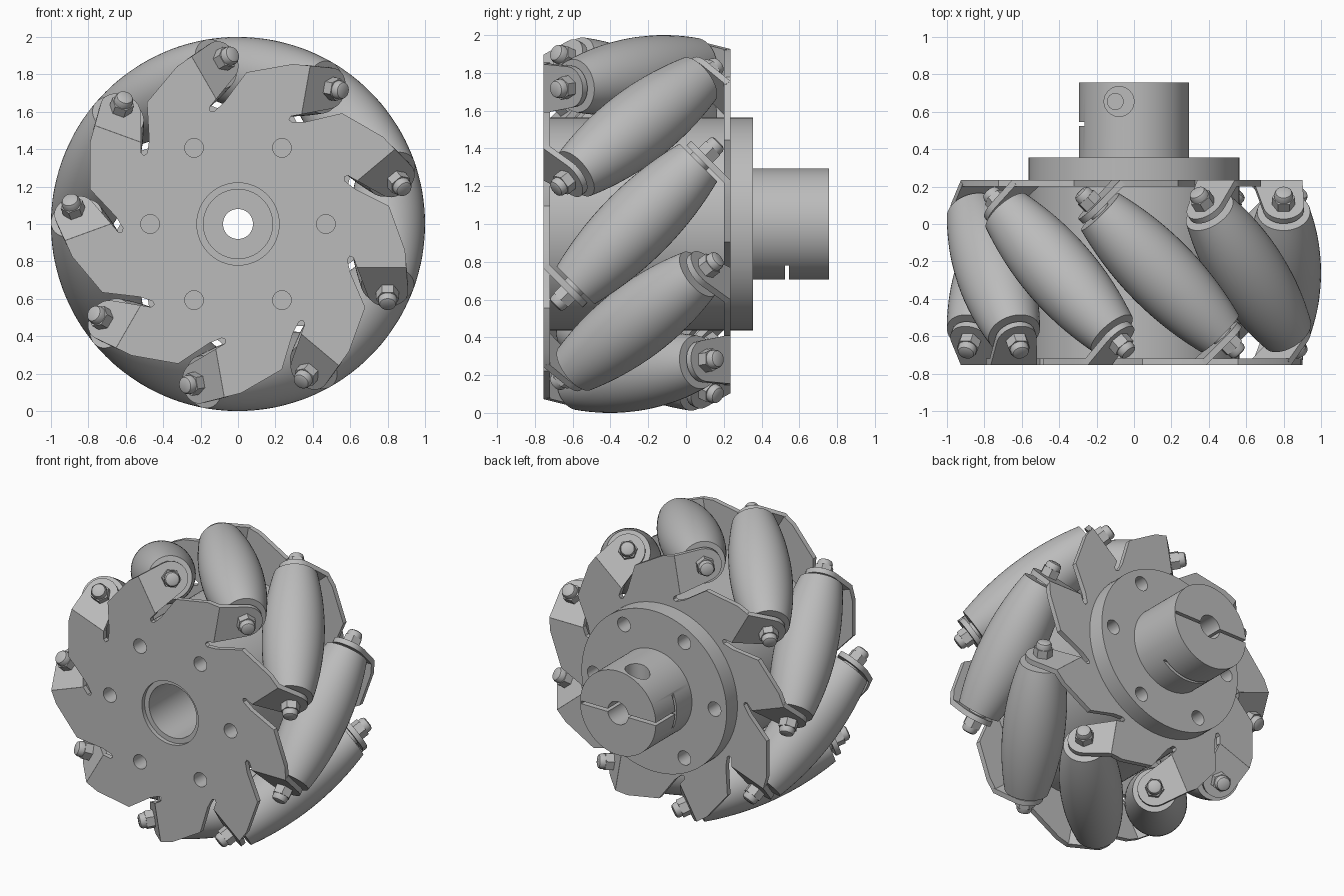
import bpy, bmesh, math
from mathutils import Matrix, Vector

if "Cube" in bpy.data.objects:
    bpy.data.objects.remove(bpy.data.objects["Cube"])

N = 9                                   # rollers round the wheel
CENTRE = Matrix.Translation((0, -0.26, 1))
FLIP = Matrix.Rotation(math.pi, 4, 'X')  # maps the front side to the back side
S = math.sqrt(0.5)
# roller frame: x points outward, z runs along the 45 degree roller axle
ROLLER = Matrix(((1, 0, 0, 0), (0, S, S, 0), (0, -S, S, 0), (0, 0, 0, 1)))
OUT = Matrix.Translation((0.8, 0, 0))
TO_Y = Matrix.Rotation(-math.pi / 2, 4, 'X')   # local z becomes world y

grey = bpy.data.materials.new("plain_grey")
grey.use_nodes = True
grey.diffuse_color = (0.5, 0.5, 0.5, 1)
grey.node_tree.nodes["Principled BSDF"].inputs["Base Color"].default_value = (0.5, 0.5, 0.5, 1)


def turn(k, count=N):
    return Matrix.Rotation(-2 * math.pi * k / count, 4, 'Y')


def make(name, bm):
    bmesh.ops.recalc_face_normals(bm, faces=bm.faces)
    mesh = bpy.data.meshes.new(name)
    bm.to_mesh(mesh)
    bm.free()
    ob = bpy.data.objects.new(name, mesh)
    bpy.context.collection.objects.link(ob)
    mesh.materials.append(grey)
    return ob


def lathe(bm, profile, m, segs=48, closed=False):
    """Revolve (radius, height) points round local z."""
    rings = []
    for i in range(segs):
        a = 2 * math.pi * i / segs
        rings.append([bm.verts.new(m @ Vector((r * math.cos(a), r * math.sin(a), h)))
                      for r, h in profile])
    n = len(profile)
    for i in range(segs):
        p, q = rings[i], rings[(i + 1) % segs]
        for j in range(n if closed else n - 1):
            bm.faces.new((p[j], q[j], q[(j + 1) % n], p[(j + 1) % n]))
    if not closed:
        bm.faces.new([r[0] for r in rings])
        bm.faces.new([r[-1] for r in rings])


def prism(bm, points, offset):
    a = [bm.verts.new(p) for p in points]
    b = [bm.verts.new(p + offset) for p in points]
    bm.faces.new(a)
    bm.faces.new(b[::-1])
    for i in range(len(a)):
        j = (i + 1) % len(a)
        bm.faces.new((a[i], a[j], b[j], b[i]))


def box(bm, low, high):
    size = [h - l for l, h in zip(low, high)]
    mid = [(h + l) / 2 for l, h in zip(low, high)]
    bmesh.ops.create_cube(bm, size=1, matrix=Matrix.Translation(mid) @ Matrix.Diagonal((*size, 1)))


def cut(ob, bm):
    """Subtract the cutter mesh and bake the result."""
    cutter = make("cutter", bm)
    cutter.hide_render = True
    mod = ob.modifiers.new("cut", 'BOOLEAN')
    mod.operation, mod.solver, mod.object = 'DIFFERENCE', 'EXACT', cutter
    deps = bpy.context.evaluated_depsgraph_get()
    mesh = bpy.data.meshes.new_from_object(ob.evaluated_get(deps))
    ob.modifiers.clear()
    ob.data = mesh
    bpy.data.objects.remove(cutter)


def rod(bm, radius, low, high, m, segs=32):
    lathe(bm, [(radius, low), (radius, high)], m, segs)


def bolt_holes(bm, low, high):
    for k in range(6):
        rod(bm, 0.05, low, high, turn(k, 6) @ Matrix.Translation((0.47, 0, 0)) @ TO_Y)


parts = []

# Hub: drum, flange and shaft collar in one turned piece
bm = bmesh.new()
lathe(bm, [(0.08, 0.757), (0.295, 0.757), (0.295, 0.355), (0.565, 0.355), (0.565, -0.725),
           (0.185, -0.725), (0.185, 0.3), (0.08, 0.3)], TO_Y, 96, closed=True)
bmesh.ops.translate(bm, verts=bm.verts, vec=(0, 0, 1))
hub = make("hub", bm)
parts.append(hub)

# Bolt holes in both hub faces
bm = bmesh.new()
bolt_holes(bm, -0.9, -0.6)
bolt_holes(bm, 0.23, 0.5)
bmesh.ops.translate(bm, verts=bm.verts, vec=(0, 0, 1))
cut(hub, bm)

# Clamp slit, cross cuts and screw pocket in the collar
for low, high in (((-0.4, 0.54, 0.99), (0.285, 0.9, 1.01)),
                  ((-0.4, 0.525, 0.6), (0.4, 0.545, 0.78)),
                  ((-0.4, 0.525, 0.7), (-0.265, 0.545, 1.3))):
    bm = bmesh.new()
    box(bm, low, high)
    cut(hub, bm)
bm = bmesh.new()
rod(bm, 0.08, 1.14, 1.5, Matrix.Translation((-0.08, 0.655, 0)))
cut(hub, bm)
bm = bmesh.new()
rod(bm, 0.045, 1.1, 1.19, Matrix.Translation((-0.1, 0.655, 0)))
parts.append(make("clamp_screw", bm))

# Side plates with slotted fins, and their folded roller tabs
FIN = [(0.6, -0.26), (0.585, -0.19), (0.597, -0.172), (0.617, -0.18), (0.637, -0.233),
       (0.9, -0.233), (0.893, -0.14), (0.807, 0.096)]
TAB = [(0.637, -0.185)]
for i in range(13):
    a = math.radians(165 - 14 * i)
    TAB.append((0.8 + 0.11 * math.cos(a), 0.11 * math.sin(a)))
TAB.append((0.9, -0.185))

for side, flip in (("front", Matrix.Identity(4)), ("back", FLIP)):
    frame = CENTRE @ flip
    bm = bmesh.new()
    outline = [turn(k) @ Vector((x, -0.495, z)) for k in range(N) for x, z in FIN]
    prism(bm, outline, Vector((0, 0.035, 0)))
    plate = make(side + "_plate", bm)
    bm = bmesh.new()
    rod(bm, 0.22, -0.6, -0.4, TO_Y, 64)
    bolt_holes(bm, -0.6, -0.4)
    cut(plate, bm)
    plate.data.transform(frame)
    parts.append(plate)

    bm = bmesh.new()
    for k in range(N):
        m = frame @ turn(k) @ ROLLER
        prism(bm, [m @ Vector((x, y, -0.515)) for x, y in TAB],
              m.to_3x3() @ Vector((0, 0, 0.035)))
    parts.append(make(side + "_tabs", bm))

    # Hex nuts with a domed cap on each axle end
    bm = bmesh.new()
    for k in range(N):
        m = frame @ turn(k) @ ROLLER @ OUT
        rod(bm, 0.062, -0.57, -0.51, m, 6)
        lathe(bm, [(0.05, -0.56), (0.05, -0.592), (0.043, -0.607), (0.03, -0.613)], m, 24)
    parts.append(make(side + "_nuts", bm))

# Barrel rollers whose bulge follows the wheel's round outline
bulge = []
for i in range(25):
    t = -0.46 + 0.92 * i / 24
    reach = math.sqrt(0.64 + t * t / 2)
    bulge.append(((1 - reach) * reach / math.sqrt(0.64 + t * t / 4), t))
for k in range(N):
    m = CENTRE @ turn(k) @ ROLLER @ OUT
    bm = bmesh.new()
    lathe(bm, bulge, m)
    parts.append(make("roller_%d" % (k + 1), bm))
bm = bmesh.new()
for k in range(N):
    rod(bm, 0.06, -0.5, 0.5, CENTRE @ turn(k) @ ROLLER @ OUT, 24)
parts.append(make("axles", bm))

# Smooth round surfaces, keep edges sharp
bpy.ops.object.select_all(action='DESELECT')
for ob in parts:
    ob.select_set(True)
bpy.context.view_layer.objects.active = hub
bpy.ops.object.shade_smooth_by_angle(angle=math.radians(30))
